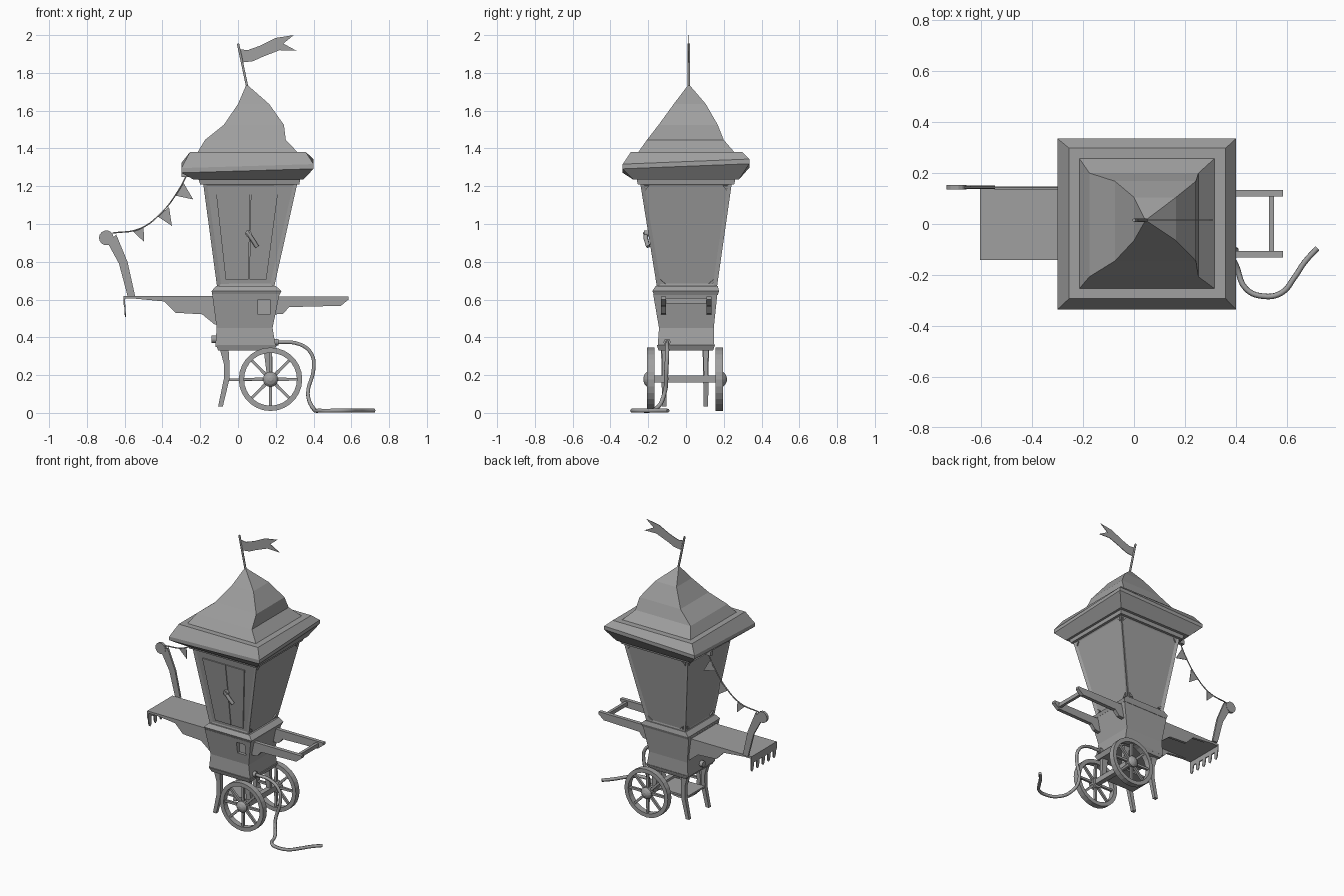
import bpy, bmesh, math
from mathutils import Vector

old = bpy.data.objects.get("Cube")
if old:
    bpy.data.objects.remove(old, do_unlink=True)

grey = bpy.data.materials.new("plain_grey")
grey.use_nodes = True
colour = (0.35, 0.35, 0.35, 1)
grey.diffuse_color = colour
grey.node_tree.nodes["Principled BSDF"].inputs["Base Color"].default_value = colour


def finish(name, bm):
    bmesh.ops.recalc_face_normals(bm, faces=bm.faces)
    mesh = bpy.data.meshes.new(name)
    bm.to_mesh(mesh)
    bm.free()
    mesh.materials.append(grey)
    ob = bpy.data.objects.new(name, mesh)
    bpy.context.collection.objects.link(ob)
    return ob


def skin_rings(bm, rings, closed=False):
    """Join equal rings of points with quads; cap the ends unless closed."""
    vs = [[bm.verts.new(p) for p in r] for r in rings]
    n = len(vs[0])
    pairs = list(zip(vs, vs[1:])) + ([(vs[-1], vs[0])] if closed else [])
    for a, b in pairs:
        for i in range(n):
            bm.faces.new((a[i], a[(i + 1) % n], b[(i + 1) % n], b[i]))
    if not closed:
        bm.faces.new(vs[0])
        bm.faces.new(vs[-1])


def loft(name, levels):
    """Stack of rectangles: z, x0, x1, y0, y1, tilt."""
    bm = bmesh.new()
    rings = []
    for z, x0, x1, y0, y1, *tilt in levels:
        t = tilt[0] if tilt else 0
        rings.append([(x, y, z + t * (0.75 * (x - 0.05) + y))
                      for x, y in ((x0, y0), (x1, y0), (x1, y1), (x0, y1))])
    skin_rings(bm, rings)
    return finish(name, bm)


def slab(name, pts, push):
    """Polygon thickened along a vector."""
    bm = bmesh.new()
    skin_rings(bm, [[Vector(p) for p in pts], [Vector(p) + Vector(push) for p in pts]])
    return finish(name, bm)


def profile(name, xz, y, depth):
    return slab(name, [(x, y, z) for x, z in xz], (0, depth, 0))


def box(name, x0, x1, y0, y1, z0, z1):
    return loft(name, [(z0, x0, x1, y0, y1), (z1, x0, x1, y0, y1)])


def tube(name, pts, radius, smooth=True):
    c = bpy.data.curves.new(name, "CURVE")
    c.dimensions = "3D"
    c.bevel_depth, c.bevel_resolution, c.use_fill_caps = radius, 1, True
    c.resolution_u = 5
    if smooth:
        s = c.splines.new("BEZIER")
        s.bezier_points.add(len(pts) - 1)
        for b, p in zip(s.bezier_points, pts):
            b.co = p
            b.handle_left_type = b.handle_right_type = "AUTO"
    else:
        s = c.splines.new("POLY")
        s.points.add(len(pts) - 1)
        for b, p in zip(s.points, pts):
            b.co = (*p, 1)
    c.materials.append(grey)
    ob = bpy.data.objects.new(name, c)
    bpy.context.collection.objects.link(ob)
    return ob


def lathe_y(name, section, centre, n=24, closed=False):
    """Turn (radius, y) points about an axis along y."""
    cx, cz = centre
    bm = bmesh.new()
    angles = [math.tau * i / n for i in range(n)]
    skin_rings(bm, [[(cx + r * math.cos(a), y, cz + r * math.sin(a)) for a in angles]
                    for r, y in section], closed)
    return finish(name, bm)


# Roof: curved tent top, tilted brim and cornice
loft("roof_top", [(1.37, -.22, .325, -.26, .265), (1.445, -.175, .253, -.207, .2),
                  (1.525, -.075, .243, -.145, .168), (1.635, 0, .165, -.065, .105),
                  (1.735, .043, .051, .011, .019)])
loft("roof_brim", [(1.235, -.235, .345, -.28, .28), (1.295, -.3, .4, -.335, .335, .04),
                   (1.32, -.3, .4, -.335, .335, .04), (1.38, -.255, .36, -.293, .298)])
loft("cornice", [(1.21, -.2, .325, -.255, .255), (1.24, -.21, .33, -.262, .262)])

# Tapered upper cabin with sunken panels and clipped panel corners
cabin = loft("cabin", [(.66, -.11, .19, -.153, .163), (1.22, -.185, .315, -.243, .243)])
bm = bmesh.new()
bm.from_mesh(cabin.data)
walls = [f for f in bm.faces if abs(f.normal.z) < 0.7]
bmesh.ops.inset_individual(bm, faces=walls, thickness=.03, depth=-.008)
clips = []
for f in walls:
    if f.normal.y < -0.7:
        continue
    co = [v.co.copy() for v in f.verts]
    for i, c in enumerate(co):
        arms = [(co[i - 1] - c).normalized(), (co[(i + 1) % 4] - c).normalized()]
        clips.append(([c, c + arms[0] * .025, c + arms[1] * .025], f.normal * .008))
bm.to_mesh(cabin.data)
bm.free()
for pts, push in clips:
    slab("panel_corner", pts, push)


def wall_y(z):
    return -.153 - .09 * (z - .66) / .56


# Double door on the front and its lever
for x0, x1, x2, x3 in ((-.065, .056, .064, -.115), (.06, .15, .21, .068)):
    slab("door_leaf", [(x0, wall_y(.705), .705), (x1, wall_y(.705), .705),
                       (x2, wall_y(1.155), 1.155), (x3, wall_y(1.155), 1.155)], (0, .01, 0))
tube("door_lever", [(.05, -.215, .955), (.075, -.212, .92), (.1, -.2, .88)], .012, False)
tube("lever_pivot", [(.055, -.18, .95), (.055, -.222, .95)], .018, False)

# Waist moulding, lower cabinet and base trim
loft("waist_moulding", [(.625, -.135, .22, -.17, .168), (.645, -.14, .23, -.178, .175),
                        (.672, -.115, .2, -.16, .168)])
cabinet = loft("cabinet", [(.35, -.12, .2, -.15, .15), (.45, -.113, .183, -.143, .147),
                           (.63, -.137, .22, -.174, .166)])
loft("base_trim", [(.33, -.105, .19, -.145, .143), (.36, -.115, .205, -.155, .153)])
cutter = box("window_cutter", .105, .17, -.3, -.135, .52, .6)
cutter.hide_render = True
cutter.hide_viewport = True
cut = cabinet.modifiers.new("window", "BOOLEAN")
cut.operation, cut.object, cut.solver = "DIFFERENCE", cutter, "EXACT"
tube("side_knob", [(-.105, 0, .39), (-.14, 0, .39)], .022, False)

# Shelf with brackets and a hanging fringe
box("shelf", -.6, -.12, -.142, .138, .605, .62)
for y in (-.14, .12):
    profile("shelf_bracket", [(-.6, .61), (-.39, .59), (-.33, .53), (-.19, .522),
                              (-.12, .465), (-.12, .61)], y, .018)
box("fringe_band", -.605, -.597, -.142, .138, .57, .62)
for i in range(5):
    y = -.142 + i * .0615
    slab("fringe_tab", [(-.603, y, .575), (-.603, y + .034, .575), (-.599, y + .03, .52),
                        (-.599, y + .017, .508), (-.599, y + .004, .52)], (.006, 0, 0))

# Curved bunting post with round head
profile("bunting_post", [(-.585, .62), (-.545, .62), (-.585, .8), (-.645, .945),
                         (-.69, .9), (-.63, .79)], .137, .014)
lathe_y("post_head", [(.039, .135), (.039, .153)], (-.697, .927), 14)

# Bunting string and pennants
tube("bunting_string", [(-.665, .143, .952), (-.52, .143, .975), (-.4, .143, 1.065),
                        (-.32, .143, 1.17), (-.265, .143, 1.27)], .004)
for tri in (((-.56, .965), (-.5, .985), (-.497, .905)),
            ((-.425, 1.04), (-.365, 1.09), (-.35, .99)),
            ((-.33, 1.15), (-.29, 1.22), (-.237, 1.13))):
    profile("pennant", tri, .141, .004)
box("string_hook", -.3, -.26, .13, .155, 1.25, 1.28)

# Push handles
for y in (-.132, .108):
    profile("handle_arm", [(.2, .617), (.585, .617), (.585, .6), (.545, .567),
                           (.27, .56), (.24, .525), (.18, .52)], y, .026)
box("handle_crossbar", .53, .55, -.11, .112, .58, .607)

# Legs, axle and undercarriage
for y in (-.115, .105):
    loft("leg", [(.035, -.105, -.08, y - .012, y + .012), (.18, -.075, -.045, y - .014, y + .014),
                 (.26, -.075, -.045, y - .015, y + .015), (.34, -.097, -.05, y - .018, y + .018)])
    loft("axle_strut", [(.18, .155, .185, y - .01, y + .01), (.34, .135, .18, y - .014, y + .014)])
box("undercarriage_plate", -.075, .17, -.1, .09, .17, .182)
box("axle", .155, .19, -.17, .16, .16, .198)

# Spoked wheels
cx, cz = .172, .178
for side, y in ((-1, -.186), (1, .176)):
    lathe_y("wheel_rim", [(.168, y - .02), (.168, y + .02), (.14, y + .02), (.14, y - .02)],
            (cx, cz), 28, True)
    lathe_y("wheel_hub", [(.036, y - side * .02), (.04, y + side * .02), (.028, y + side * .032),
                          (.01, y + side * .04)], (cx, cz), 16)
    for k in range(8):
        a = math.tau * k / 8
        d, t = Vector((math.cos(a), 0, math.sin(a))), Vector((-math.sin(a), 0, math.cos(a)))
        c = Vector((cx, y - .008, cz))
        slab("spoke", [c + d * .025 + t * .009, c + d * .15 + t * .007,
                       c + d * .15 - t * .007, c + d * .025 - t * .009], (0, .016, 0))

# Trailing hose
tube("hose_socket", [(.17, -.1, .375), (.215, -.1, .375)], .02, False)
tube("hose", [(.19, -.1, .375), (.33, -.1, .362), (.39, -.1, .31), (.4, -.104, .23),
              (.37, -.115, .1), (.4, -.16, .022), (.44, -.255, .012), (.51, -.284, .012),
              (.58, -.27, .012), (.63, -.21, .012), (.67, -.15, .012), (.72, -.095, .012)], .011)

# Flagpole and swallow-tailed flag
tube("flagpole", [(.05, .015, 1.72), (0, .015, 1.955)], .007, False)
profile("flag", [(.012, 1.925), (.05, 1.92), (.12, 1.945), (.2, 1.985), (.295, 2.0),
                 (.24, 1.955), (.31, 1.917), (.22, 1.92), (.13, 1.885), (.08, 1.862),
                 (.022, 1.855)], .013, .004)
